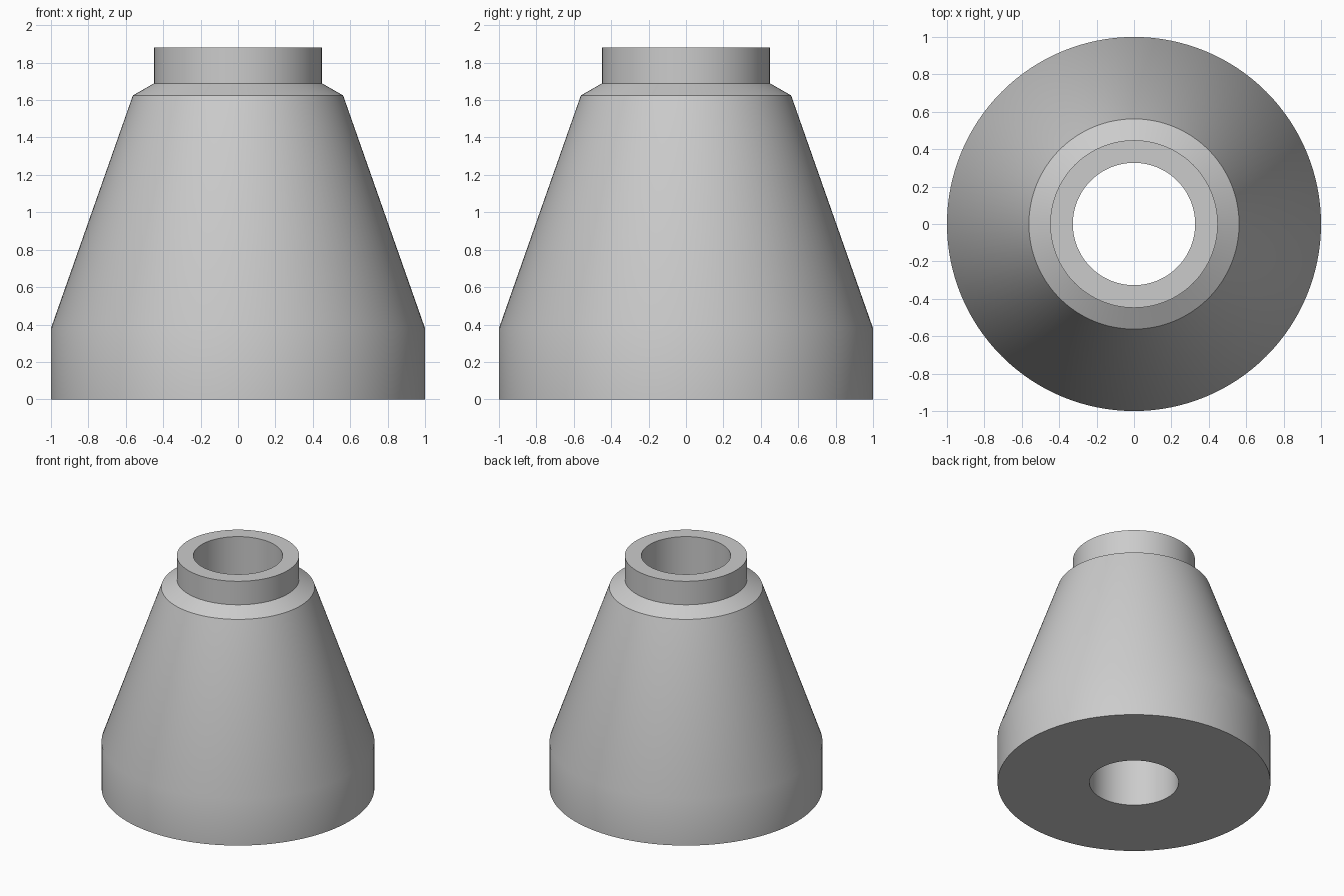
import bpy
import bmesh
import math

cube = bpy.data.objects.get("Cube")
if cube:
    bpy.data.objects.remove(cube, do_unlink=True)

# Plain grey material
grey = bpy.data.materials.new("light_grey")
grey.use_nodes = True
colour = (0.6, 0.6, 0.6, 1.0)
grey.diffuse_color = colour
grey.node_tree.nodes["Principled BSDF"].inputs["Base Color"].default_value = colour


def lathe(name, profile, segments, material):
    """Revolve a closed (radius, height) profile around z."""
    bm = bmesh.new()
    rings = []
    for i in range(segments):
        a = 2 * math.pi * i / segments
        rings.append([bm.verts.new((r * math.cos(a), r * math.sin(a), z)) for r, z in profile])
    n = len(profile)
    for i, ring in enumerate(rings):
        following = rings[(i + 1) % segments]
        for j in range(n):
            k = (j + 1) % n
            bm.faces.new((ring[j], following[j], following[k], ring[k]))
    bmesh.ops.recalc_face_normals(bm, faces=bm.faces)
    mesh = bpy.data.meshes.new(name)
    bm.to_mesh(mesh)
    bm.free()
    mesh.materials.append(material)
    obj = bpy.data.objects.new(name, mesh)
    bpy.context.collection.objects.link(obj)
    return obj


# Tapered body with base band, chamfered shoulder, collar and through bore
bore, collar = 0.327, 0.448
base_top, shoulder, neck, top = 0.38, 1.625, 1.69, 1.88
body = lathe("tapered_body", [
    (bore, 0), (1, 0), (1, base_top), (0.562, shoulder),
    (collar, neck), (collar, top), (bore, top),
], 128, grey)

# Smooth round walls, keep the rims crisp
bpy.ops.object.select_all(action="DESELECT")
body.select_set(True)
bpy.context.view_layer.objects.active = body
bpy.ops.object.shade_smooth_by_angle(angle=math.radians(30))
